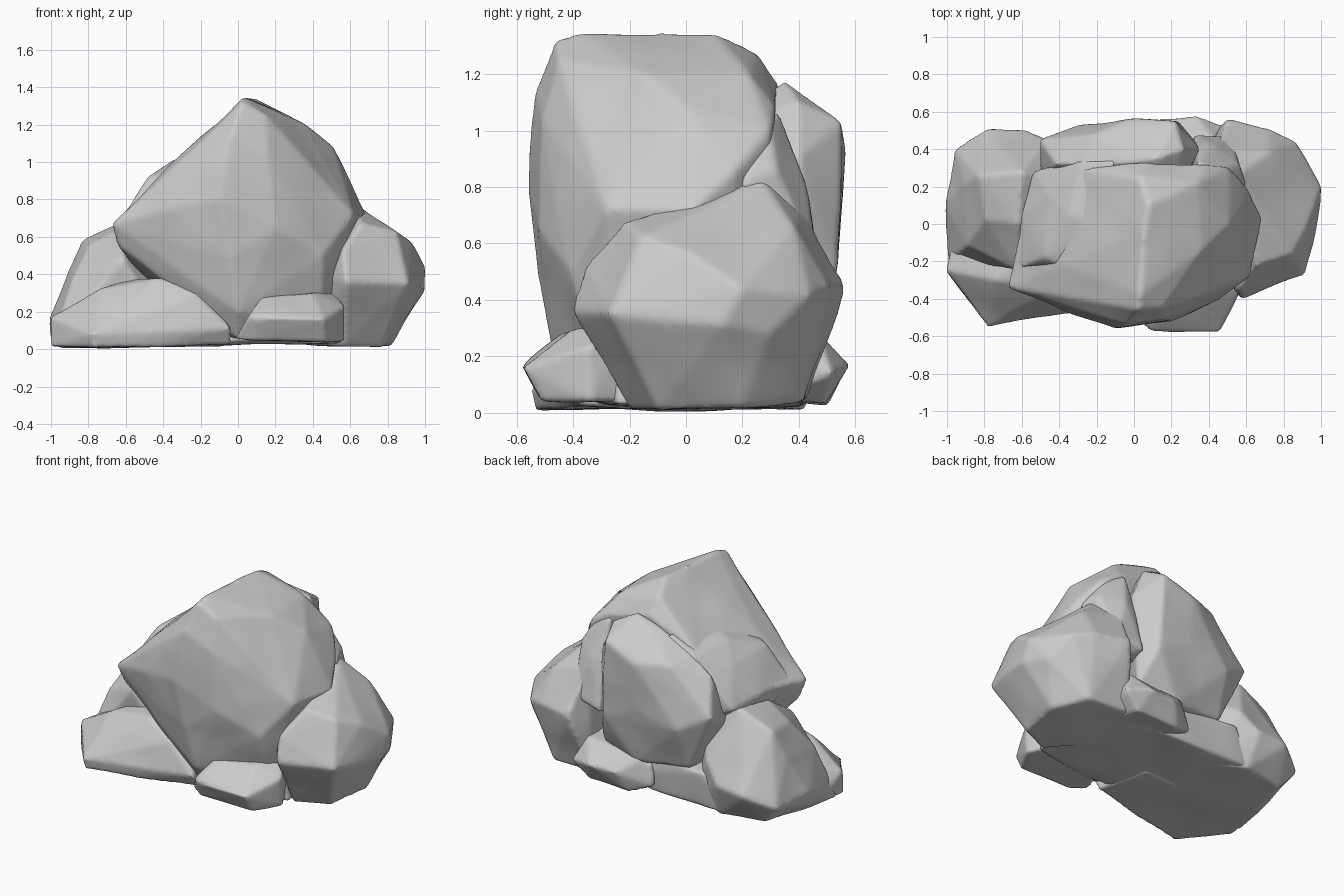
import bpy, bmesh

# shared gentle surface noise
noise = bpy.data.textures.new("stone_noise", 'CLOUDS')
noise.noise_scale = 0.3
noise.noise_depth = 0


def rock(name, pts, smooth=3):
    """Chiselled stone: convex hull of corner points, softened edges, slight noise."""
    bm = bmesh.new()
    for p in pts:
        bm.verts.new(p)
    res = bmesh.ops.convex_hull(bm, input=bm.verts[:])
    junk = {g for g in res["geom_interior"] + res["geom_unused"]
            if isinstance(g, bmesh.types.BMVert)}
    bmesh.ops.delete(bm, geom=list(junk), context='VERTS')
    bmesh.ops.recalc_face_normals(bm, faces=bm.faces[:])
    me = bpy.data.meshes.new(name)
    bm.to_mesh(me)
    bm.free()
    ob = bpy.data.objects.new(name, me)
    bpy.context.collection.objects.link(ob)
    r = ob.modifiers.new("remesh", 'REMESH')
    r.mode = 'VOXEL'
    r.voxel_size = 0.016
    r.use_smooth_shade = True
    s = ob.modifiers.new("soften", 'SMOOTH')
    s.factor = 0.5
    s.iterations = smooth
    d = ob.modifiers.new("noise", 'DISPLACE')
    d.texture = noise
    d.texture_coords = 'LOCAL'
    d.strength = 0.02
    d.mid_level = 0.5
    return ob


# tall central boulder
rock("main_boulder", [
    (0.02, -0.46, 1.32), (0.03, -0.38, 1.34), (0.05, -0.05, 1.345), (0.08, 0.10, 1.34),
    (0.03, 0.25, 1.27), (0.05, 0.33, 1.16), (0.38, 0.32, 1.08), (-0.28, 0.30, 1.0),
    (0.15, -0.45, 1.25), (0.36, -0.15, 1.20), (0.34, 0.22, 1.20), (0.51, 0.0, 1.08),
    (0.50, 0.30, 1.0), (0.62, -0.28, 0.72), (0.69, 0.03, 0.72), (0.62, 0.17, 0.85),
    (-0.04, -0.54, 1.14), (0.16, -0.51, 1.04), (-0.10, -0.56, 0.80), (0.20, -0.52, 0.65),
    (-0.04, -0.53, 0.48), (0.0, -0.47, 0.20), (0.45, -0.41, 0.50), (-0.36, -0.47, 0.75),
    (-0.67, -0.34, 0.67), (-0.64, -0.30, 0.56), (-0.62, -0.08, 0.70), (-0.37, -0.22, 0.98),
    (0.0, -0.38, 0.05), (0.45, -0.28, 0.1), (0.5, 0.2, 0.1), (-0.3, 0.2, 0.1)])

# ledge on the left flank of the boulder
rock("left_shoulder", [
    (-0.48, -0.18, 0.92), (-0.40, -0.22, 0.93), (-0.36, 0.05, 1.01), (-0.46, 0.16, 0.89),
    (-0.30, 0.34, 0.98), (-0.60, 0.05, 0.70), (-0.63, -0.24, 0.70), (-0.54, 0.28, 0.66),
    (-0.15, 0.0, 1.08), (-0.10, 0.34, 1.08), (-0.2, -0.2, 0.5), (-0.2, 0.35, 0.5),
    (-0.58, 0.05, 0.5)])

# big stone leaning on the back
rock("back_boulder", [
    (0.12, 0.35, 1.18), (0.27, 0.40, 1.11), (-0.02, 0.33, 1.12), (0.22, 0.55, 1.03),
    (0.0, 0.56, 0.94), (-0.22, 0.48, 0.95), (-0.28, 0.32, 0.99), (-0.42, 0.32, 0.88),
    (-0.50, 0.45, 0.66), (-0.30, 0.53, 0.55), (0.0, 0.55, 0.62), (0.25, 0.54, 0.52),
    (0.35, 0.40, 0.90), (0.32, 0.42, 0.28), (0.05, 0.46, 0.23), (-0.32, 0.42, 0.26),
    (-0.5, 0.2, 0.5), (0.2, 0.1, 0.2), (-0.3, 0.1, 0.2), (0.2, 0.1, 1.0)])

# narrow shard wedged between back boulder and right rock
rock("back_shard", [
    (0.34, 0.33, 1.08), (0.46, 0.29, 1.02), (0.56, 0.32, 0.86), (0.42, 0.42, 0.82),
    (0.60, 0.20, 0.82), (0.52, 0.47, 0.55), (0.32, 0.48, 0.5), (0.3, 0.2, 0.4),
    (0.6, 0.2, 0.4), (0.30, 0.15, 1.0)], 2)

# right hand rock
rock("right_rock", [
    (0.58, -0.40, 0.36), (0.91, -0.27, 0.35), (0.56, -0.36, 0.52), (0.66, -0.22, 0.68),
    (0.70, -0.02, 0.71), (0.85, -0.16, 0.63), (0.93, 0.0, 0.57), (1.005, 0.20, 0.44),
    (1.005, 0.13, 0.31), (0.56, 0.27, 0.83), (0.72, 0.38, 0.66), (0.86, 0.44, 0.42),
    (0.73, 0.51, 0.45), (0.50, 0.56, 0.45), (0.45, 0.42, 0.72), (0.94, 0.30, 0.28),
    (0.56, -0.20, 0.01), (0.77, -0.10, 0.01), (0.82, 0.20, 0.02), (0.70, 0.41, 0.04),
    (0.40, 0.43, 0.04), (0.50, -0.30, 0.38), (0.35, 0.0, 0.03)])

# left hand rock
rock("left_rock", [
    (-1.005, 0.12, 0.16), (-1.0, -0.20, 0.01), (-0.96, 0.40, 0.14), (-0.78, 0.51, 0.22),
    (-0.58, 0.51, 0.24), (-0.47, 0.46, 0.36), (-0.91, 0.22, 0.42), (-0.83, 0.26, 0.58),
    (-0.80, 0.02, 0.56), (-0.62, 0.0, 0.65), (-0.60, 0.28, 0.69), (-0.90, -0.12, 0.36),
    (-0.62, -0.24, 0.48), (-0.85, 0.36, 0.01), (-0.55, 0.42, 0.01), (-0.3, 0.30, 0.03),
    (-0.3, -0.2, 0.02), (-0.3, 0.2, 0.5)])

# low flat footing that joins the two outer rocks under the boulder
rock("footing", [
    (-0.6, 0.42, 0.02), (-0.1, 0.30, 0.03), (0.55, 0.38, 0.04), (0.55, -0.25, 0.03),
    (-0.4, -0.25, 0.02), (0.1, -0.36, 0.04), (-0.45, 0.44, 0.26), (0.1, 0.36, 0.22),
    (0.5, 0.35, 0.3), (0.5, -0.25, 0.3), (-0.4, -0.2, 0.3)])

# low slab along the front left
rock("front_left_slab", [
    (-1.005, -0.26, 0.01), (-1.005, -0.25, 0.17), (-0.92, -0.15, 0.21), (-0.78, -0.55, 0.08),
    (-0.77, -0.53, 0.01), (-0.60, -0.50, 0.10), (-0.34, -0.47, 0.07), (-0.03, -0.43, 0.11),
    (-0.03, -0.38, 0.02), (-0.74, -0.30, 0.32), (-0.42, -0.34, 0.38), (-0.22, -0.40, 0.29),
    (-0.60, -0.15, 0.37), (-0.45, -0.47, 0.01), (-0.1, 0.0, 0.02), (-0.95, 0.0, 0.01),
    (-0.2, -0.1, 0.35)], 2)

# small stones at the foot, front and back
rock("front_stone", [
    (-0.03, -0.45, 0.05), (0.05, -0.54, 0.17), (0.10, -0.58, 0.17), (0.46, -0.58, 0.16),
    (0.13, -0.44, 0.28), (0.40, -0.40, 0.30), (0.57, -0.35, 0.23), (0.57, -0.34, 0.04),
    (0.47, -0.51, 0.04), (0.08, -0.52, 0.04), (0.1, -0.2, 0.04), (0.5, -0.2, 0.04),
    (0.2, -0.2, 0.28), (0.52, -0.2, 0.32)], 2)
rock("back_stone", [
    (0.33, 0.585, 0.17), (0.14, 0.56, 0.16), (0.02, 0.46, 0.25), (0.42, 0.46, 0.29),
    (0.50, 0.52, 0.14), (0.38, 0.50, 0.03), (0.08, 0.50, 0.03), (-0.07, 0.44, 0.08),
    (-0.05, 0.42, 0.2), (0.1, 0.25, 0.04), (0.45, 0.25, 0.04), (0.15, 0.25, 0.28),
    (0.42, 0.25, 0.3)], 2)
